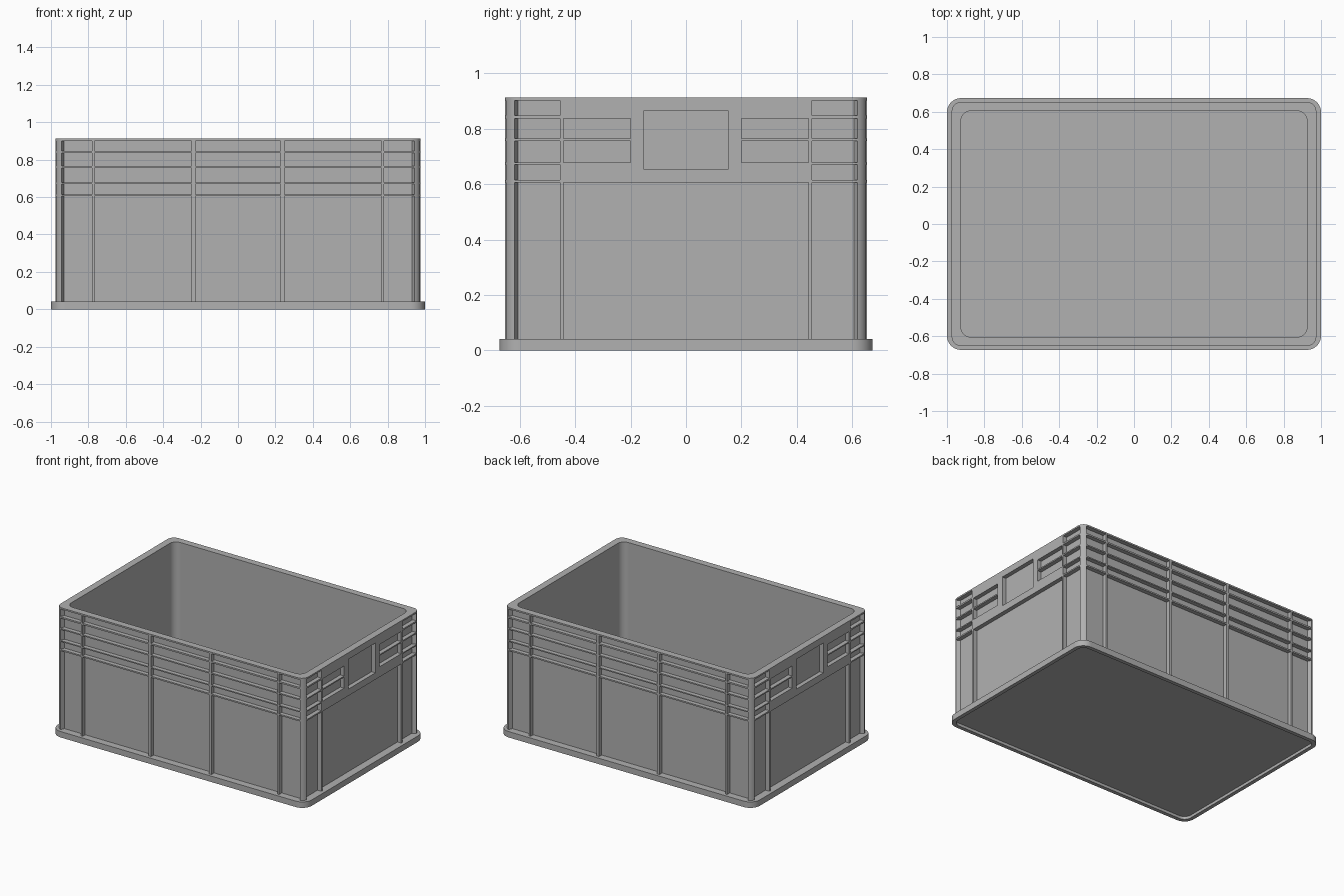
import bpy, bmesh, math

if "Cube" in bpy.data.objects:
    bpy.data.objects.remove(bpy.data.objects["Cube"])

HX, HY, TOP = 0.975, 0.652, 0.912      # outer wall half sizes and height
DEPTH = 0.03                           # depth of the recessed panels


def finish(bm, name):
    bmesh.ops.recalc_face_normals(bm, faces=bm.faces)
    mesh = bpy.data.meshes.new(name)
    bm.to_mesh(mesh)
    bm.free()
    obj = bpy.data.objects.new(name, mesh)
    bpy.context.collection.objects.link(obj)
    return obj


def rounded_block(name, hx, hy, r, z0, z1, steps=8):
    bm = bmesh.new()
    ring = []
    for k, (sx, sy) in enumerate([(1, 1), (-1, 1), (-1, -1), (1, -1)]):
        for i in range(steps + 1):
            a = (k + i / steps) * math.pi / 2
            ring.append(bm.verts.new((sx * (hx - r) + r * math.cos(a),
                                      sy * (hy - r) + r * math.sin(a), z0)))
    face = bm.faces.new(ring)
    ext = bmesh.ops.extrude_face_region(bm, geom=[face])
    verts = [g for g in ext["geom"] if isinstance(g, bmesh.types.BMVert)]
    bmesh.ops.translate(bm, verts=verts, vec=(0, 0, z1 - z0))
    return finish(bm, name)


def add_pocket(bm, long_side, u0, u1, z0, z1, corner=False):
    """Recess cutter on both opposite walls, mirrored in u unless it spans the middle."""
    half = HY if long_side else HX
    mirror = (1,) if u0 < 0 else (1, -1)
    # corner pockets have a sloping end wall
    e_in, e_out = (u1 - 0.015, u1 + 0.005) if corner else (u1, u1)
    for side in (1, -1):
        for m in mirror:
            loops = []
            for w, e in ((half - DEPTH, e_in), (half + 0.01, e_out)):
                loop = []
                for u, z in ((u0, z0), (e, z0), (e, z1), (u0, z1)):
                    p = (m * u, side * w, z) if long_side else (side * w, m * u, z)
                    loop.append(bm.verts.new(p))
                loops.append(loop)
            a, b = loops
            bm.faces.new(a)
            bm.faces.new(b)
            for i in range(4):
                j = (i + 1) % 4
                bm.faces.new((a[i], a[j], b[j], b[i]))


def cut(target, cutter):
    cutter.hide_render = True
    mod = target.modifiers.new("cut", "BOOLEAN")
    mod.operation = "DIFFERENCE"
    mod.solver = "EXACT"
    mod.object = cutter
    bpy.context.view_layer.objects.active = target
    bpy.ops.object.modifier_apply(modifier=mod.name)
    bpy.data.objects.remove(cutter)


# Panel rows between the horizontal ribs
rows = [(0.03, 0.605), (0.615, 0.670), (0.678, 0.756), (0.765, 0.836), (0.847, 0.901)]

bm = bmesh.new()
for z0, z1 in rows:
    # long walls: middle, inner and corner bays
    add_pocket(bm, True, -0.228, 0.228, z0, z1)
    add_pocket(bm, True, 0.248, 0.767, z0, z1)
    add_pocket(bm, True, 0.780, 0.945, z0, z1, corner=True)
    # short walls: corner bays
    add_pocket(bm, False, 0.455, 0.620, z0, z1, corner=True)
# short walls: large lower panel, grip slots and label recess
add_pocket(bm, False, -0.442, 0.442, *rows[0])
for z0, z1 in rows[2:4]:
    add_pocket(bm, False, 0.200, 0.442, z0, z1)
add_pocket(bm, False, -0.152, 0.152, 0.653, 0.865)
pockets = finish(bm, "pocket_cutter")

# Ribbed walls and floor
body = rounded_block("crate_body", HX, HY, 0.05, 0.025, TOP)
cut(body, rounded_block("cavity_cutter", 0.925, 0.604, 0.05, 0.055, 1.1))
cut(body, pockets)

# Base flange with recessed underside
flange = rounded_block("base_flange", 1.0, 0.673, 0.075, 0, 0.042)
cut(flange, rounded_block("underside_cutter", 0.973, 0.646, 0.05, -0.1, 0.02))

# Dark grey plastic
plastic = bpy.data.materials.new("dark_grey_plastic")
plastic.diffuse_color = (0.44, 0.44, 0.44, 1)
plastic.use_nodes = True
plastic.node_tree.nodes["Principled BSDF"].inputs["Base Color"].default_value = plastic.diffuse_color

# Smooth rounded corners, crisp edges
for obj in (body, flange):
    obj.data.materials.clear()
    obj.data.materials.append(plastic)
    bpy.ops.object.select_all(action="DESELECT")
    obj.select_set(True)
    bpy.context.view_layer.objects.active = obj
    bpy.ops.object.shade_smooth_by_angle(angle=math.radians(30))
    weighted = obj.modifiers.new("even_shading", "WEIGHTED_NORMAL")
    weighted.keep_sharp = True
